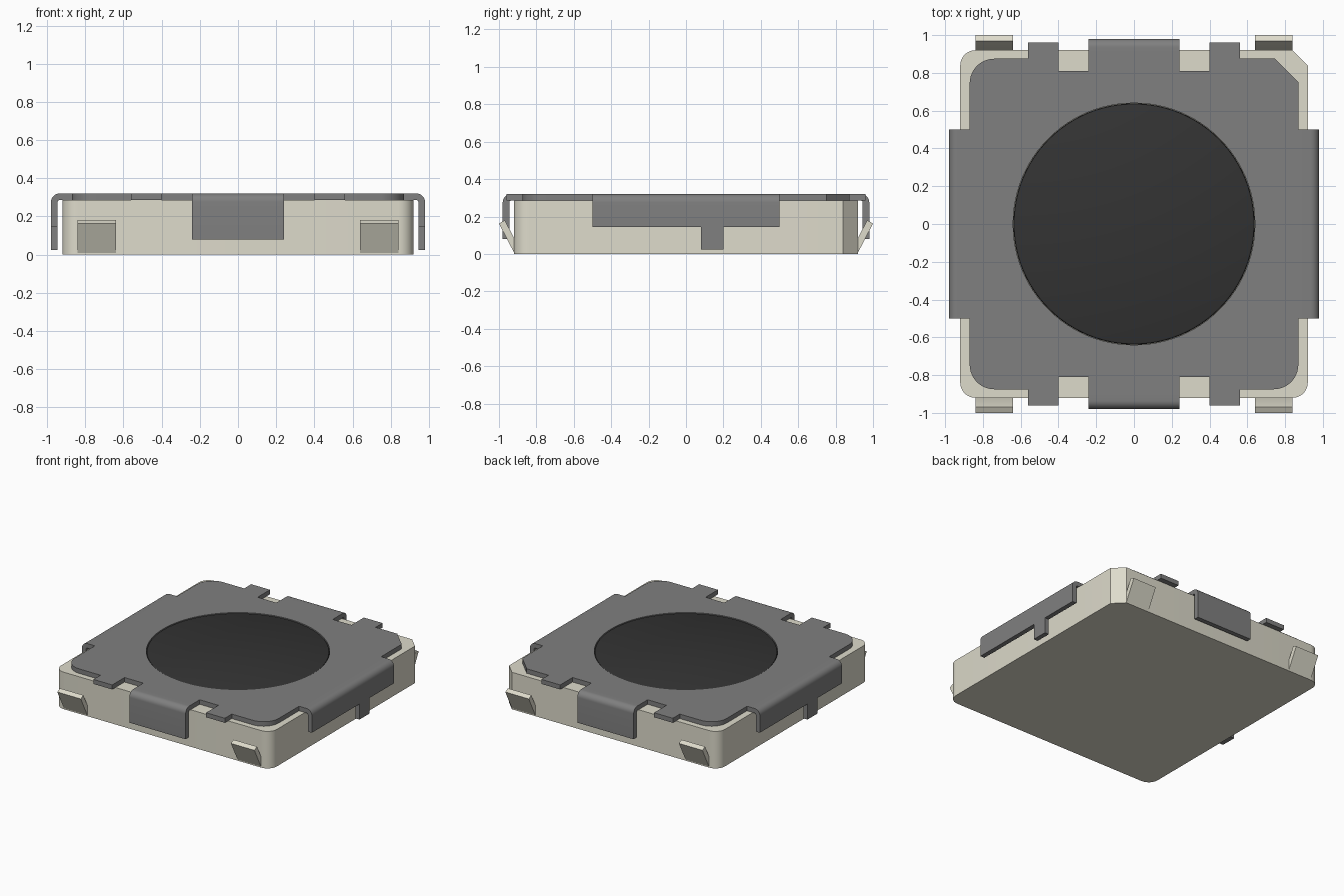
import bpy, bmesh, math
from mathutils import Matrix, Vector

cube = bpy.data.objects.get("Cube")
if cube:
    bpy.data.objects.remove(cube, do_unlink=True)


def material(name, color):
    m = bpy.data.materials.new(name)
    m.use_nodes = True
    rgba = (*color, 1)
    m.diffuse_color = rgba
    m.node_tree.nodes["Principled BSDF"].inputs["Base Color"].default_value = rgba
    return m


CREAM = material("cream plastic", (0.73, 0.71, 0.6))
GREY = material("grey metal", (0.214, 0.214, 0.214))
BLACK = material("black rubber", (0.033, 0.033, 0.033))


def finish(name, bm, mat):
    bmesh.ops.recalc_face_normals(bm, faces=bm.faces)
    mesh = bpy.data.meshes.new(name)
    bm.to_mesh(mesh)
    bm.free()
    mesh.materials.append(mat)
    ob = bpy.data.objects.new(name, mesh)
    bpy.context.collection.objects.link(ob)
    bpy.ops.object.select_all(action='DESELECT')
    ob.select_set(True)
    bpy.context.view_layer.objects.active = ob
    bpy.ops.object.shade_smooth_by_angle(angle=math.radians(30))
    return ob


def arc(cx, cy, r, start, end, n):
    return [(cx + r * math.cos(math.radians(start + (end - start) * i / n)),
             cy + r * math.sin(math.radians(start + (end - start) * i / n)))
            for i in range(n + 1)]


def extrude_loops(loops, z0, z1):
    """Flat outline, with optional holes, extruded between two heights."""
    bm = bmesh.new()
    edges = []
    for loop in loops:
        vs = [bm.verts.new((x, y, z0)) for x, y in loop]
        edges += [bm.edges.new((a, vs[i - 1])) for i, a in enumerate(vs)]
    bmesh.ops.triangle_fill(bm, edges=edges, use_beauty=True, normal=(0, 0, 1))
    res = bmesh.ops.extrude_face_region(bm, geom=bm.faces[:])
    top = [g for g in res["geom"] if isinstance(g, bmesh.types.BMVert)]
    bmesh.ops.translate(bm, verts=top, vec=(0, 0, z1 - z0))
    bmesh.ops.dissolve_limit(bm, angle_limit=0.001, verts=bm.verts[:], edges=bm.edges[:])
    return bm


def four_quarters(plain, special):
    """Outline from a quarter path (+x to +y); the first quarter differs."""
    out = list(special)
    out += [(-x, y) for x, y in reversed(plain)]
    out += [(-x, -y) for x, y in plain]
    out += [(x, -y) for x, y in reversed(plain)]
    return out


def strip(name, profile, a0, a1, angle, mat):
    """Profile in (outward, up), widened sideways a0..a1, turned about z."""
    bm = bmesh.new()
    f = bm.faces.new([bm.verts.new((r, a0, z)) for r, z in profile])
    res = bmesh.ops.extrude_face_region(bm, geom=[f])
    moved = [g for g in res["geom"] if isinstance(g, bmesh.types.BMVert)]
    bmesh.ops.translate(bm, verts=moved, vec=(0, a1 - a0, 0))
    bm.transform(Matrix.Rotation(math.radians(angle), 4, 'Z'))
    return finish(name, bm, mat)


# Base block with three round corners and one chamfer
W, TOP, PLATE = 0.92, 0.32, 0.285
base = four_quarters(arc(0.84, 0.84, 0.08, 0, 90, 8), [(W, 0.84), (0.84, W)])
finish("base", extrude_loops([base], 0, PLATE), CREAM)

# Cover plate with notches, flat tabs and a round opening
tabs = [(0.56, 0.875), (0.56, 0.96), (0.40, 0.96), (0.40, 0.81), (0.24, 0.81), (0.24, 0.90)]
outline = four_quarters(arc(0.74, 0.745, 0.13, 0, 90, 10) + tabs,
                        [(0.87, 0.75), (0.745, 0.875)] + tabs)
opening = arc(0, 0, 0.64, 0, 360, 96)[:-1]
finish("cover_plate", extrude_loops([outline, opening], PLATE, TOP), GREY)


# Bent-down cover flanges
def bent_profile(root, bottom, outer=0.98, t=0.035, r=0.045):
    cx, cz = outer - r, TOP - r
    return ([(root, TOP)] + arc(cx, cz, r, 90, 0, 8) + [(outer, bottom), (outer - t, bottom)]
            + arc(cx, cz, r - t, 0, 90, 4) + [(root, PLATE)])


for side, angle in (("left", 0), ("right", 180)):
    strip(side + "_flange", bent_profile(0.87, 0.145), -0.5, 0.5, angle, GREY)
    leg = [(0.945, 0.025), (0.98, 0.025), (0.98, 0.145), (0.945, 0.145)]
    strip(side + "_flange_leg", leg, 0.08, 0.2, angle, GREY)
for side, angle in (("back", 90), ("front", 270)):
    strip(side + "_flange", bent_profile(0.90, 0.08), -0.24, 0.24, angle, GREY)

# Slanted solder terminals
terminal = [(0.90, 0.004), (0.918, 0.004), (1.0, 0.163), (0.968, 0.18), (0.90, 0.046)]
for side, angle in (("back", 90), ("front", 270)):
    for i, a in enumerate((-0.84, 0.64)):
        strip(f"{side}_terminal_{i + 1}", terminal, a, a + 0.2, angle, CREAM)

# Round button with a softened rim, set in the opening
bm = extrude_loops([arc(0, 0, 0.638, 0, 360, 96)[:-1]], 0.28, 0.318)
rim = [e for e in bm.edges if all(v.co.z > 0.31 for v in e.verts)]
bmesh.ops.bevel(bm, geom=rim, offset=0.01, segments=2, affect='EDGES', profile=0.5)
finish("button", bm, BLACK)
